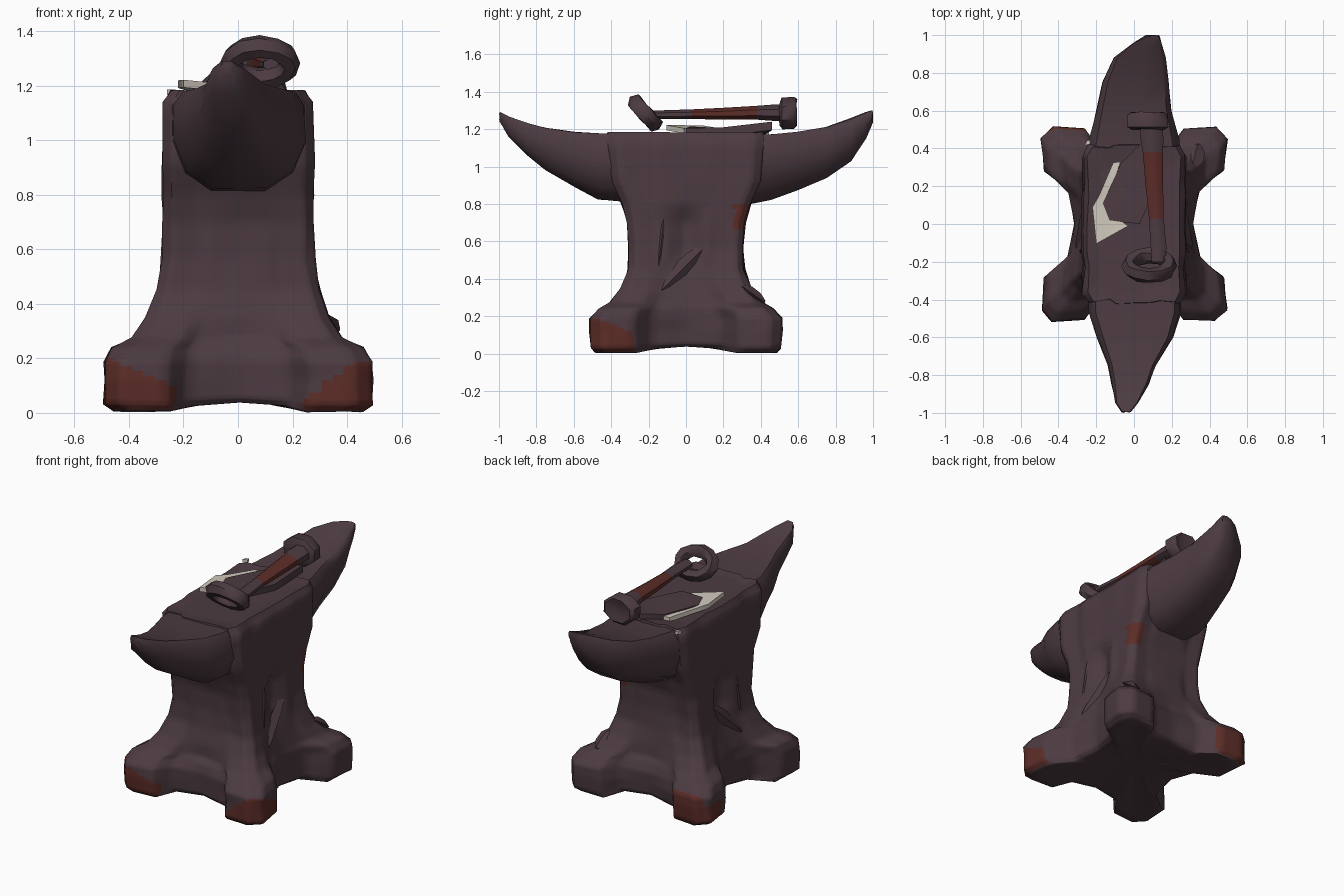
import bpy, bmesh, math, random
from mathutils import Vector

if "Cube" in bpy.data.objects:
    bpy.data.objects.remove(bpy.data.objects["Cube"])

random.seed(4)


def material(name, rgb):
    m = bpy.data.materials.new(name)
    m.diffuse_color = (*rgb, 1)
    m.use_nodes = True
    m.node_tree.nodes["Principled BSDF"].inputs["Base Color"].default_value = m.diffuse_color
    return m


IRON = material("dark iron", (0.073, 0.044, 0.054))
RED = material("rust red", (0.108, 0.026, 0.021))
CREAM = material("cream cloth", (0.64, 0.59, 0.51))


def finish(name, bm, mats, rule=None, angle=38):
    """Turn a bmesh into a named object, colouring faces by a rule."""
    bmesh.ops.recalc_face_normals(bm, faces=bm.faces[:])
    if rule:
        for f in bm.faces:
            f.material_index = 1 if rule(f.calc_center_median()) else 0
    me = bpy.data.meshes.new(name)
    bm.to_mesh(me)
    bm.free()
    for m in mats:
        me.materials.append(m)
    ob = bpy.data.objects.new(name, me)
    bpy.context.collection.objects.link(ob)
    bpy.ops.object.select_all(action='DESELECT')
    ob.select_set(True)
    bpy.context.view_layer.objects.active = ob
    bpy.ops.object.shade_smooth_by_angle(angle=math.radians(angle))
    return ob


def loft(name, rings, mats, rule=None, jitter=0.0, closed=False, angle=38, cuts=0):
    """Skin a list of equal-length point rings."""
    bm = bmesh.new()
    j = lambda: random.uniform(-jitter, jitter)
    vs = [[bm.verts.new(Vector(p) + Vector((j(), j(), j() * 0.5))) for p in r] for r in rings]
    n = len(vs[0])
    pairs = list(zip(vs, vs[1:])) + ([(vs[-1], vs[0])] if closed else [])
    for a, b in pairs:
        for i in range(n):
            k = (i + 1) % n
            bm.faces.new((a[i], a[k], b[k], b[i]))
    if cuts:
        bmesh.ops.subdivide_edges(bm, edges=bm.edges[:], cuts=cuts, use_grid_fill=True)
    if not closed:
        bmesh.ops.holes_fill(bm, edges=[e for e in bm.edges if e.is_boundary], sides=0)
    return finish(name, bm, mats, rule, angle)


# Pedestal: four-lobed section that spreads into the feet
def lobed_ring(z, cx, cy, mx, my, lift=0.0, dent=0.0):
    q = [(mx * .8 + cx * .2, cy * .36, lift * .6), (cx * .97, cy * .55, 0), (cx, cy * .88, 0),
         (cx * .88, cy, 0), (cx * .54, cy * .98, 0), (cx * .38, my * .8 + cy * .2, lift * .6)]
    right = [(mx - dent, 0, lift)] + q + [(0, my, lift)]
    # the mid points of both axes are shared, so drop the repeats
    left = [(-x, y, l) for x, y, l in reversed(right[:-1])]
    half = right + left
    front = [(-x, -y, l) for x, y, l in half[1:-1]]
    return [(x, y, z + l) for x, y, l in half + front]


levels = [
    (0.045, .09, .09, .07, .07), (0.03, .24, .25, .17, .20, .012),
    (0.005, .455, .485, .28, .35, .035), (0.03, .49, .51, .30, .37, .025),
    (0.12, .492, .515, .31, .38), (0.19, .488, .515, .315, .375),
    (0.24, .46, .465, .315, .36), (0.275, .385, .41, .31, .34),
    (0.35, .34, .355, .295, .33), (0.45, .298, .312, .28, .31, 0, .02),
    (0.56, .281, .305, .272, .305, 0, .05), (0.70, .278, .315, .272, .31, 0, .05),
    (0.80, .278, .345, .275, .34, 0, .01), (0.92, .277, .40, .275, .40),
    (1.14, .272, .42, .272, .43), (1.183, .245, .41, .245, .42), (1.165, .15, .28, .15, .28)]


def rusty(c):
    ax, ay = abs(c.x), abs(c.y)
    if .67 < c.z < .79 and c.x > .2 and c.y > .26:   # stain under the back horn
        return True
    if c.z < .012 or c.z > .22 or (ax < .44 and ay < .46 and c.z < .045):
        return False
    if c.x > 0 and c.y < 0:                          # front right foot
        return ay > .28 and c.z < min(.185, (ax - .17) * .7, .185 + (ay - .46) * .4)
    if c.x < 0 and c.y < 0:                          # front left foot
        return ay > .44 and ax > .22 and c.z < .09 + (ax - .22) * .45
    return c.x < 0 and ay > .34 and ax > .25 and c.z < (.20 if ay > .49 else .14)


loft("pedestal", [lobed_ring(*l) for l in levels], [IRON, RED], rusty, 0.006, angle=60, cuts=3)

# Head with a horn at both ends
SECTION = [(-.85, 1), (0, 1), (.85, 1), (1, .86), (1, .5), (.8, .18), (.4, 0),
           (-.4, 0), (-.8, .18), (-1, .5), (-1, .86)]
stations = [
    (-.995, -.04, .022, 1.29, 1.24), (-.95, -.04, .06, 1.265, 1.16),
    (-.85, -.02, .095, 1.232, 1.062), (-.75, -.01, .125, 1.208, .98),
    (-.6, .005, .20, 1.185, .892), (-.47, .005, .24, 1.178, .825),
    (-.3, 0, .25, 1.172, .81), (0, 0, .255, 1.17, .80), (.3, 0, .255, 1.17, .79),
    (.45, 0, .235, 1.17, .822), (.6, 0, .20, 1.185, .875),
    (.75, .01, .175, 1.212, .94), (.88, .03, .135, 1.257, 1.03),
    (.96, .07, .075, 1.29, 1.15), (.998, .10, .035, 1.30, 1.235)]
loft("horned_head", [[(xc + u * w, y, zb + v * (zt - zb)) for u, v in SECTION]
                     for y, xc, w, zt, zb in stations], [IRON], None, 0.005, angle=50)


# Broken ridges on the sides and a shard above the back foot
def bar(name, a, b, wide, deep, mat=IRON):
    a, b = Vector(a), Vector(b)
    d = (b - a).normalized()
    side = d.cross(Vector((1, 0, 0))).normalized()
    out = side.cross(d)
    rings = []
    for t, s in ((0, .4), (.3, 1), (.7, .9), (1, .3)):
        p = a.lerp(b, t)
        rings.append([p + side * wide * s, p + out * deep * s, p - side * wide * s, p - out * deep * s])
    return loft(name, rings, [mat])


for s, label in ((1, "right"), (-1, "left")):
    bar(label + "_diagonal_ridge", (s * .29, -.20, .27), (s * .24, .13, .60), .05, .035)
    bar(label + "_upright_ridge", (s * .27, -.16, .34), (s * .25, -.11, .80), .03, .025)
bar("back_foot_shard", (.31, .30, .36), (.34, .42, .275), .03, .05)


# Cloth scrap lying on the face, with a dark sheet folded over it
def sheet(name, pts, thick, mat):
    bm = bmesh.new()
    f = bm.faces.new([bm.verts.new(p) for p in pts])
    ext = bmesh.ops.extrude_face_region(bm, geom=[f])
    bmesh.ops.translate(bm, vec=(0, 0, -thick),
                        verts=[v for v in ext["geom"] if isinstance(v, bmesh.types.BMVert)])
    bmesh.ops.triangulate(bm, faces=bm.faces[:])
    return finish(name, bm, [mat])


sheet("cloth_scrap", [(-.20, -.105, 1.222), (-.03, -.01, 1.205), (-.09, .03, 1.205), (-.14, .14, 1.20),
                      (-.07, .33, 1.195), (-.11, .325, 1.195), (-.185, .15, 1.21), (-.22, .09, 1.22)],
      0.028, CREAM)
sheet("cloth_chip", [(-.26, .415, 1.187), (-.23, .425, 1.187), (-.235, .445, 1.187),
                     (-.25, .44, 1.187)], 0.02, CREAM)
sheet("folded_sheet", [(-.13, .02, 1.215), (-.06, .01, 1.21), (.03, .0, 1.205), (.12, .20, 1.21),
                       (.14, .46, 1.24), (.04, .43, 1.22), (-.07, .32, 1.202), (-.165, .11, 1.21)],
      0.045, IRON)


# Tool handle with a red grip
def hoop(y, x, z, rx, rz, n=8):
    return [(x + rx * math.cos(2 * math.pi * (i + .5) / n), y,
             z + rz * math.sin(2 * math.pi * (i + .5) / n)) for i in range(n)]


grip = [(-.20, .13, 1.278, .04, .025), (-.12, .13, 1.278, .045, .025), (.03, .118, 1.28, .042, .028),
        (.2, .108, 1.283, .050, .034), (.38, .100, 1.288, .058, .040), (.45, .095, 1.288, .066, .046),
        (.52, .09, 1.288, .066, .05)]
loft("tool_handle", [hoop(*g) for g in grip], [IRON, RED], lambda c: .03 < c.y < .38, angle=50)

# Blunt end of the tool
loft("tool_end", [hoop(*g) for g in (
    (.50, .072, 1.285, .09, .07), (.515, .072, 1.285, .115, .092), (.575, .072, 1.287, .115, .092),
    (.592, .072, 1.29, .095, .078), (.58, .072, 1.29, .05, .04))], [IRON], None, 0.004, angle=50)

# Tilted, chunky ring at the other end
X = Vector((1, 0, 0))
tilt = Vector((0, -.66, .75))
normal = Vector((0, .75, .66))
centre = Vector((.082, -.22, 1.285))
rings = []
for i in range(12):
    t = 2 * math.pi * i / 12
    radial = X * math.cos(t) + tilt * math.sin(t)
    mid = centre + X * math.cos(t) * .108 + tilt * math.sin(t) * .078
    rings.append([mid + radial * .04 * math.cos(a) + normal * .045 * math.sin(a)
                  for a in [2 * math.pi * k / 6 for k in range(6)]])
loft("tool_ring", rings, [IRON], None, 0.005, closed=True, angle=50)
